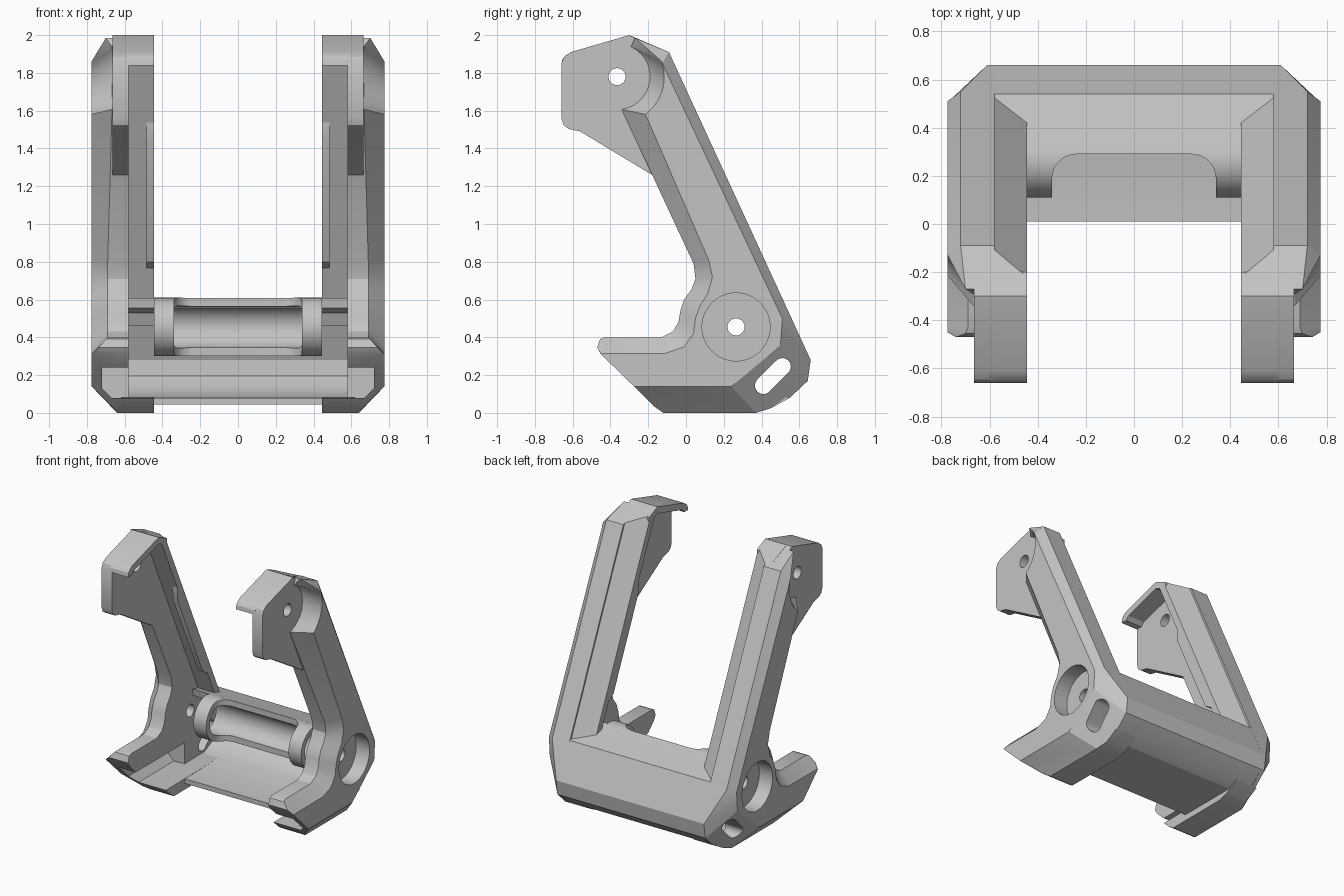
import bpy, bmesh
from math import sin, cos, pi, radians

old = bpy.data.objects.get("Cube")
if old:
    bpy.data.objects.remove(old, do_unlink=True)

gray = bpy.data.materials.new("plain gray")
gray.use_nodes = True
tone = (0.55, 0.55, 0.55, 1)
gray.diffuse_color = tone
gray.node_tree.nodes["Principled BSDF"].inputs["Base Color"].default_value = tone


def solid(name, loops):
    """Closed body through matching loops of points, capped at both ends."""
    bm = bmesh.new()
    rings = [[bm.verts.new(p) for p in loop] for loop in loops]
    n = len(rings[0])
    for a, b in zip(rings, rings[1:]):
        for i in range(n):
            j = (i + 1) % n
            bm.faces.new((a[i], a[j], b[j], b[i]))
    bm.faces.new(rings[0])
    bm.faces.new(rings[-1])
    bmesh.ops.recalc_face_normals(bm, faces=bm.faces)
    mesh = bpy.data.meshes.new(name)
    bm.to_mesh(mesh)
    bm.free()
    mesh.materials.append(gray)
    ob = bpy.data.objects.new(name, mesh)
    bpy.context.collection.objects.link(ob)
    return ob


def prism(name, profile, x0, x1):
    return solid(name, [[(x, y, z) for y, z in profile] for x in (x0, x1)])


def circle(c, r, n=48):
    return [(c[0] + r * cos(2 * pi * i / n), c[1] + r * sin(2 * pi * i / n)) for i in range(n)]


def cut(ob, *cutters):
    """Subtract the cutters, bake the result and remove them."""
    for c in cutters:
        m = ob.modifiers.new("cut", "BOOLEAN")
        m.operation, m.solver, m.object = "DIFFERENCE", "EXACT", c
    dg = bpy.context.evaluated_depsgraph_get()
    baked = bpy.data.meshes.new_from_object(ob.evaluated_get(dg))
    ob.modifiers.clear()
    ob.data = baked
    for c in cutters:
        bpy.data.objects.remove(c, do_unlink=True)


def mirrored(ob):
    ob.modifiers.new("mirror", "MIRROR").use_axis[0] = True
    return ob


def back_y(z, shift=0.0):
    """Depth of the leaning back line at a given height."""
    return 0.66 - (z - 0.28) / 2.17 + shift


INNER, OUTER = 0.58, 0.775
PIVOT, EYE = (0.265, 0.455), (-0.365, 1.78)

# Side arm: rim (y, z), x where the chamfer starts, and matching outer edge (y, z)
rows = [
    (-0.45, 0.31, 0.774, -0.45, 0.31),
    (-0.47, 0.345, 0.74, -0.448, 0.312),
    (-0.455, 0.39, 0.7, -0.44, 0.315),
    (-0.43, 0.4, 0.69, -0.42, 0.315),
    (-0.13, 0.4, 0.69, -0.11, 0.315),
    (-0.07, 0.43, 0.69, -0.01, 0.35),
    (-0.04, 0.48, 0.69, 0.04, 0.42),
    (-0.03, 0.54, 0.69, 0.05, 0.5),
    (-0.01, 0.6, 0.69, 0.075, 0.57),
    (0.03, 0.655, 0.69, 0.115, 0.63),
    (0.05, 0.71, 0.69, 0.14, 0.72),
    (0.04, 0.79, 0.69, 0.12, 0.81),
]
steps = 14
for i in range(steps + 1):
    a = radians(-82 + 147 * i / steps)
    b = radians(-53 + 72 * i / steps)
    rows.append((EYE[0] + 0.175 * cos(a), EYE[1] + 0.175 * sin(a), 0.667,
                 EYE[0] + 0.25 * cos(b), EYE[1] + 0.25 * sin(b)))
rows += [
    (-0.27, 1.985, 0.7, -0.128, 1.858),
    (-0.09, 1.91, 0.72, -0.126, 1.852),
    (0.55, 0.52, 0.72, 0.51, 0.5),
    (0.66, 0.28, 0.61, 0.505, 0.43),
    (0.645, 0.17, 0.61, 0.5, 0.36),
    (0.55, 0.08, 0.61, 0.42, 0.29),
    (0.45, 0.025, 0.62, 0.33, 0.215),
    (0.37, 0.0, 0.64, 0.24, 0.14),
    (-0.12, 0.0, 0.64, -0.26, 0.14),
    (-0.17, 0.035, 0.67, -0.268, 0.14),
    (-0.275, 0.14, 0.774, -0.275, 0.14),
]
arm = solid("side_arm", [
    [(INNER, y, z) for y, z, x, v, w in rows],
    [(x, y, z) for y, z, x, v, w in rows],
    [(OUTER, v, w) for y, z, x, v, w in rows],
])

# Openings in the arm: round pocket, pin hole, diagonal slot, hollow foot
slot = [(0.51 + 0.045 * cos(radians(t)), 0.245 + 0.045 * sin(radians(t))) for t in range(-45, 136, 15)]
slot += [(0.41 + 0.045 * cos(radians(t)), 0.145 + 0.045 * sin(radians(t))) for t in range(135, 316, 15)]
foot = [(0.5, 0.08), (0.67, 0.08), (0.72, 0.13), (0.72, 0.24), (0.5, 0.24)]
cut(arm,
    prism("pocket_cutter", circle(PIVOT, 0.18, 64), 0.665, 0.9),
    prism("pin_cutter", circle(PIVOT, 0.045), 0.5, 0.9),
    prism("slot_cutter", slot, 0.5, 0.9),
    solid("foot_cutter", [[(x, y, z) for x, z in foot] for y in (-0.7, 0.2)]))
mirrored(arm)

# Upper flange plate with its hole
flange = prism("upper_flange", [
    (-0.66, 1.56), (-0.647, 1.523), (-0.62, 1.503), (-0.56, 1.49), (-0.18, 1.26),
    (-0.1, 1.3), (-0.12, 1.9), (-0.3, 2.0), (-0.61, 1.91), (-0.645, 1.885), (-0.66, 1.85)],
    INNER, 0.665)
cut(flange, prism("eye_cutter", circle(EYE, 0.045), 0.5, 0.9))
mirrored(flange)

# Hood along the top of the flange
mirrored(prism("top_hood", [
    (-0.66, 1.84), (-0.655, 1.87), (-0.64, 1.89), (-0.61, 1.91), (-0.3, 2.0), (-0.2, 1.957),
    (-0.2, 1.91), (-0.3, 1.95), (-0.59, 1.865), (-0.615, 1.84)], 0.445, 0.6))

# Sloped lip along the back of the arm, as (x, depth shift)
section = [(0.62, 0.0), (0.445, -0.105), (0.445, -0.16), (0.62, -0.16)]
section[0:1] = [(0.62, 0.0), (0.6, 0.0)]
mirrored(solid("back_lip", [
    [(x, -0.09 + 1.247 * s, 1.91 - 0.536 * s) for x, s in section],
    [(x, back_y(0.46, s), 0.46) for x, s in section]]))

# Small guide rail on the lip
rail = [(back_y(z, s), z) for z, s in
        ((0.76, -0.15), (0.8, -0.2), (1.44, -0.2), (1.56, -0.15))]
mirrored(prism("guide_rail", rail, 0.445, 0.485))

# Foot floor
mirrored(prism("foot_floor", [
    (-0.215, 0.08), (-0.17, 0.035), (-0.12, 0.0), (0.37, 0.0), (0.45, 0.025), (0.55, 0.08),
    (0.4, 0.085)], 0.445, 0.62))

# Thin shell joining both arms at the back
prism("cross_shell", [
    (0.29, 0.608), (0.54, 0.54), (0.66, 0.28), (0.645, 0.17), (0.55, 0.085), (0.47, 0.045),
    (0.01, 0.045), (0.01, 0.08), (0.43, 0.085), (0.53, 0.13), (0.595, 0.195),
    (0.6, 0.28), (0.505, 0.49), (0.3, 0.555)], -0.605, 0.605)

# Hollow cross tube with a round-cornered opening at the front
tube = prism("cross_tube", circle(PIVOT, 0.155, 64), -0.445, 0.445)
opening = [(-0.34, 0.0), (0.34, 0.0)]
for side, start in ((1, 0), (-1, 90)):
    for t in range(start, start + 91, 10):
        opening.append((side * 0.24 + 0.1 * cos(radians(t)), 0.19 + 0.1 * sin(radians(t))))
cut(tube,
    prism("bore_cutter", circle(PIVOT, 0.112, 64), -0.6, 0.6),
    solid("opening_cutter", [[(x, y, z) for x, y in opening] for z in (0.1, 0.8)]))

# Shading: soft curves, crisp edges
bpy.ops.object.select_all(action="DESELECT")
for ob in bpy.context.collection.objects:
    if ob.type == "MESH" and gray.name in ob.data.materials:
        ob.select_set(True)
        bpy.context.view_layer.objects.active = ob
bpy.ops.object.shade_smooth_by_angle(angle=radians(25))
